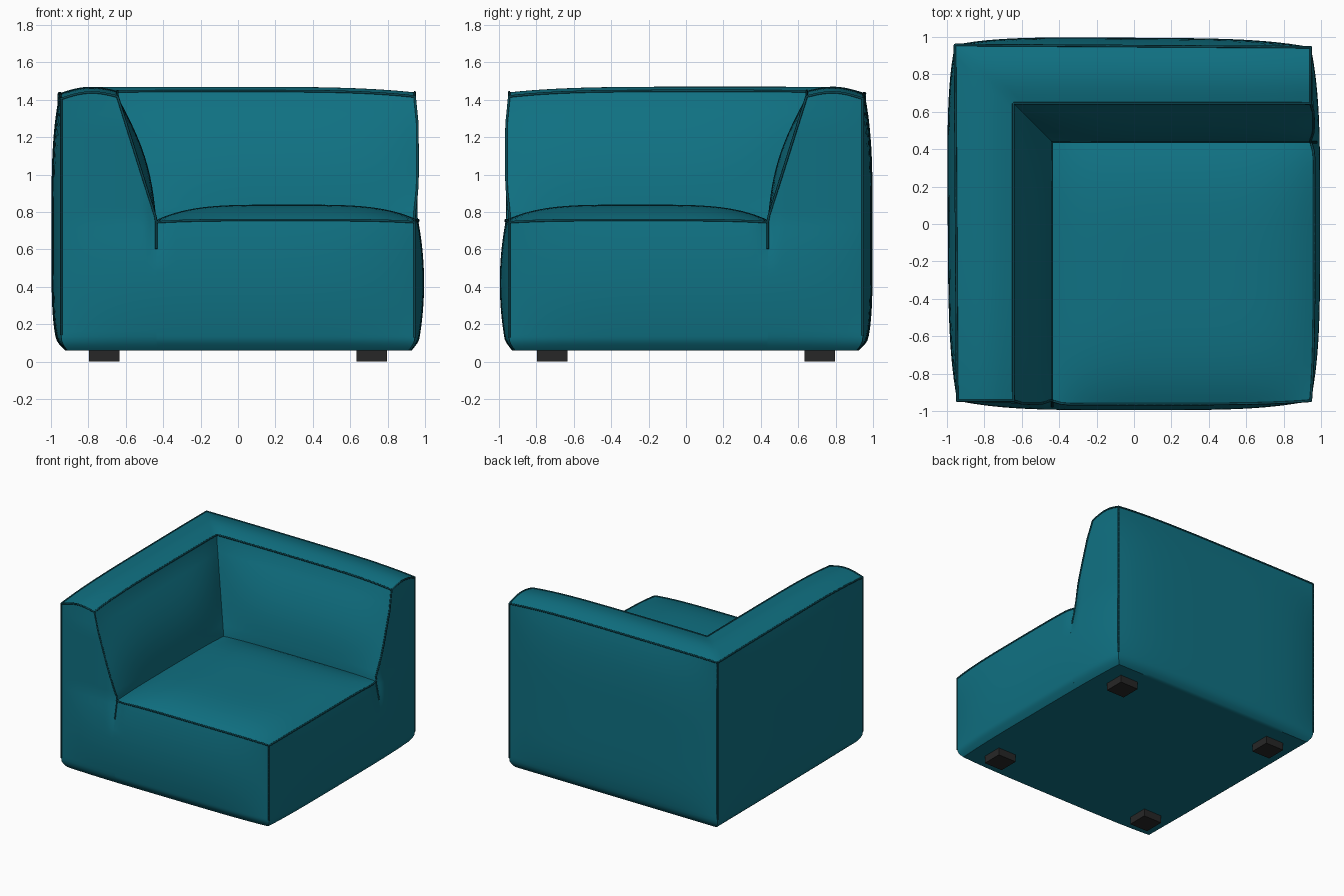
import bpy, bmesh, math
from mathutils import Vector

cube = bpy.data.objects.get("Cube")
if cube:
    bpy.data.objects.remove(cube, do_unlink=True)

FLOOR = 0.06      # underside of the upholstery
EDGE = 0.945      # half width at the corner seams
INNER = 0.437     # seat-side face of the arm and back


def material(name, rgb, rough=0.8):
    m = bpy.data.materials.new(name)
    m.use_nodes = True
    m.diffuse_color = (*rgb, 1)
    node = m.node_tree.nodes["Principled BSDF"]
    node.inputs["Base Color"].default_value = (*rgb, 1)
    node.inputs["Roughness"].default_value = rough
    return m


teal = material("teal fabric", (0.005, 0.165, 0.225))
dark_teal = material("dark teal piping", (0.003, 0.06, 0.08))
black = material("black plastic", (0.02, 0.02, 0.02))


def lerp(a, b, t):
    return a + (b - a) * t


def puff(t):
    """Cushion swelling: zero at both ends of 0..1, one in the middle."""
    return max(0.0, 1 - (2 * t - 1) ** 4)


def front(s, z):
    """Distance of the padded front (or open side) from the centre."""
    swell = max(0.35, 1 - ((z - 0.42) / 0.42) ** 2)
    swell *= min(1, max(0, (1.42 - z) / 0.15))
    crease = min(1, max(0, (z - 0.5) / 0.2)) * math.exp(-((s + INNER) / 0.04) ** 2)
    return EDGE + 0.05 * swell * puff((s + EDGE) / (2 * EDGE)) - 0.018 * crease


def tuck(x, y, z):
    """Round the lower rim inwards."""
    k = 1 - 0.035 * max(0, 1 - (z - FLOOR) / 0.07) ** 2
    return Vector((x * k, y * k, z))


def arm_point(u, t, v):
    """u: outside to seat, t: front to mitred corner, v: bottom to top."""
    top = 1.405 + 0.03 * puff(t / 1.3) + 0.012 * u + 0.028 * math.sin(math.pi * u)
    z = lerp(FLOOR, top, v)
    outer = -EDGE - 0.012 * t - 0.045 * puff(t) * puff(v ** 0.85)
    w = min(1, max(0, (z - 0.76) / 0.66))
    inner = lerp(-INNER, -0.645, w) + 0.045 * puff(t) * math.sin(math.pi * w)
    x = lerp(outer, inner, u)
    return tuck(x, lerp(-front(x, z), -x, t), z)


def seat_point(p, q, v):
    """p: arm to open side, q: front to back, v: bottom to top."""
    edge_lift = 0.012 * (puff(p) + puff(q))
    top = 0.745 + edge_lift + 0.07 * puff(p) * puff(q)
    z = lerp(FLOOR, top, v)
    x = lerp(-INNER, front(-lerp(-EDGE, INNER, q), z), p)
    y = lerp(-front(lerp(-INNER, EDGE, p), z), INNER, q)
    return tuck(x, y, z)


def swap(c):
    """Reflect across the diagonal, turning arm into back."""
    return Vector((-c.y, -c.x, c.z))


def finish(bm, name, mat):
    bmesh.ops.recalc_face_normals(bm, faces=bm.faces)
    me = bpy.data.meshes.new(name)
    bm.to_mesh(me)
    bm.free()
    me.materials.append(mat)
    ob = bpy.data.objects.new(name, me)
    bpy.context.collection.objects.link(ob)
    return ob


def smooth(ob):
    bpy.ops.object.select_all(action="DESELECT")
    ob.select_set(True)
    bpy.context.view_layer.objects.active = ob
    bpy.ops.object.shade_smooth_by_angle(angle=math.radians(38))


def padded_block(name, point, cuts, mirrored=False):
    """Warp a gridded unit cube with a point function."""
    bm = bmesh.new()
    bmesh.ops.create_cube(bm, size=1)
    bmesh.ops.subdivide_edges(bm, edges=bm.edges[:], cuts=cuts, use_grid_fill=True)
    if mirrored:
        mitre = [f for f in bm.faces if all(v.co.y > 0.499 for v in f.verts)]
        bmesh.ops.delete(bm, geom=mitre, context="FACES")
    for v in bm.verts:
        p, q, r = (min(1, max(0, c + 0.5)) for c in v.co)
        v.co = point(p, q, r ** 1.4)
    if mirrored:
        copy = bmesh.ops.duplicate(bm, geom=bm.verts[:] + bm.edges[:] + bm.faces[:])
        for g in copy["geom"]:
            if isinstance(g, bmesh.types.BMVert):
                g.co = swap(g.co)
        bmesh.ops.remove_doubles(bm, verts=bm.verts, dist=0.0004)
    smooth(finish(bm, name, teal))


def piping(name, lines):
    """Thin cord along each polyline."""
    cu = bpy.data.curves.new(name, "CURVE")
    cu.dimensions = "3D"
    cu.bevel_depth = 0.007
    cu.bevel_resolution = 1
    cu.use_fill_caps = True
    for line in lines:
        sp = cu.splines.new("POLY")
        sp.points.add(len(line) - 1)
        for pt, c in zip(sp.points, line):
            pt.co = (*c, 1)
    cu.materials.append(dark_teal)
    bpy.context.collection.objects.link(bpy.data.objects.new(name, cu))


def trace(point, start, end, n=28):
    a, b = Vector(start), Vector(end)
    return [point(*a.lerp(b, i / n)) for i in range(n + 1)]


# Upholstered bodies
padded_block("arm_and_back", arm_point, 31, mirrored=True)
padded_block("seat", seat_point, 39)

# Cords along the seams
arm_lines = [trace(arm_point, a, b) for a, b in (
    ((0, 0, 0.06), (0, 0, 1)),       # outer front edge
    ((0, 0, 1), (1, 0, 1)),          # top front edge
    ((1, 0, 0.4), (1, 0, 1)),        # sloping front edge
    ((0, 0, 1), (0, 1, 1)),          # outer top edge
    ((1, 0, 1), (1, 1, 1)),          # inner top edge
)]
corner = trace(arm_point, (0, 1, 0.06), (0, 1, 1))
piping("arm_and_back_piping",
       arm_lines + [[swap(c) for c in line] for line in arm_lines] + [corner])
piping("seat_piping", [trace(seat_point, a, b) for a, b in (
    ((0, 0, 1), (1, 0, 1)),          # front edge
    ((1, 0, 1), (1, 1, 1)),          # open side edge
    ((1, 0, 0.1), (1, 0, 1)),        # free corner
)])

# Square feet
for side, x in (("right", -0.715), ("left", 0.715)):
    for end, y in (("front", -0.715), ("back", 0.715)):
        bm = bmesh.new()
        bmesh.ops.create_cube(bm, size=1)
        for v in bm.verts:
            v.co = (x + v.co.x * 0.165, y + v.co.y * 0.165, 0.035 + v.co.z * 0.07)
        finish(bm, f"{end}_{side}_foot", black)
